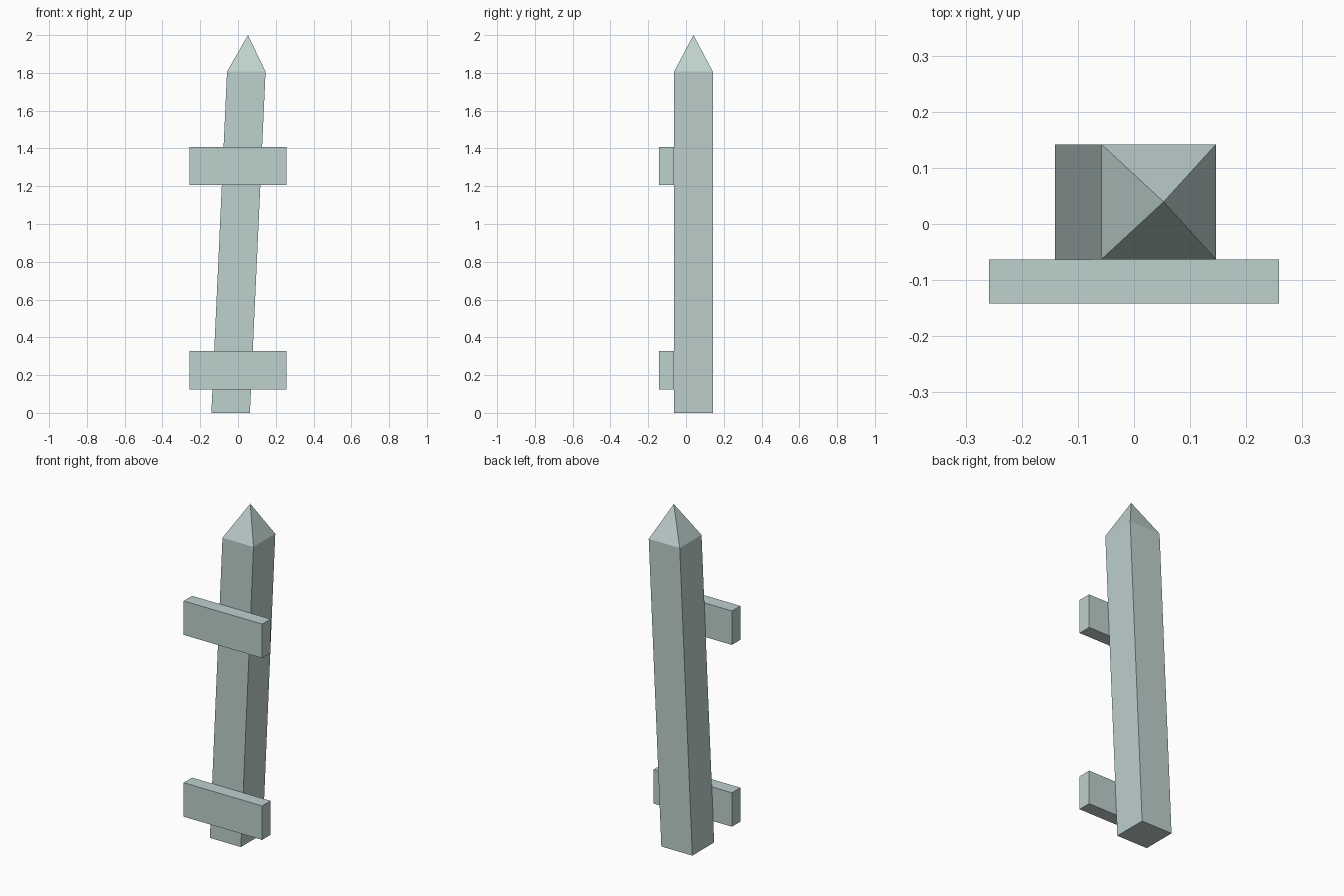
import bpy, bmesh
from mathutils import Matrix

if "Cube" in bpy.data.objects:
    bpy.data.objects.remove(bpy.data.objects["Cube"])

# One flat colour for the whole model
mat = bpy.data.materials.new("pale_grey_green")
mat.diffuse_color = (0.515, 0.638, 0.617, 1.0)
mat.use_nodes = True
mat.node_tree.nodes["Principled BSDF"].inputs["Base Color"].default_value = mat.diffuse_color


def box(name, x, y, z, tip=None, lean=0.0):
    """Box between (min, max) ranges, with an optional pointed top and sideways lean."""
    bm = bmesh.new()
    bmesh.ops.create_cube(bm, size=1.0)
    for v in bm.verts:
        v.co = [r[0] + (c + 0.5) * (r[1] - r[0]) for c, r in zip(v.co, (x, y, z))]
    if tip:
        top = max(bm.faces, key=lambda f: f.calc_center_median().z)
        peak = bmesh.ops.poke(bm, faces=[top])["verts"][0]
        peak.co.z = tip
    shear = Matrix.Identity(4)
    shear[0][2] = lean
    bmesh.ops.transform(bm, matrix=shear, verts=bm.verts)
    bmesh.ops.recalc_face_normals(bm, faces=bm.faces)
    mesh = bpy.data.meshes.new(name)
    bm.to_mesh(mesh)
    bm.free()
    mesh.materials.append(mat)
    obj = bpy.data.objects.new(name, mesh)
    bpy.context.collection.objects.link(obj)
    return obj


# Leaning post with a pyramid tip
box("post", (-0.141, 0.063), (-0.063, 0.142), (0.0, 1.807), tip=2.0, lean=0.0459)

# Upright rails across the front of the post
for name, z in (("lower_rail", 0.125), ("upper_rail", 1.206)):
    box(name, (-0.258, 0.258), (-0.142, -0.063), (z, z + 0.202))
